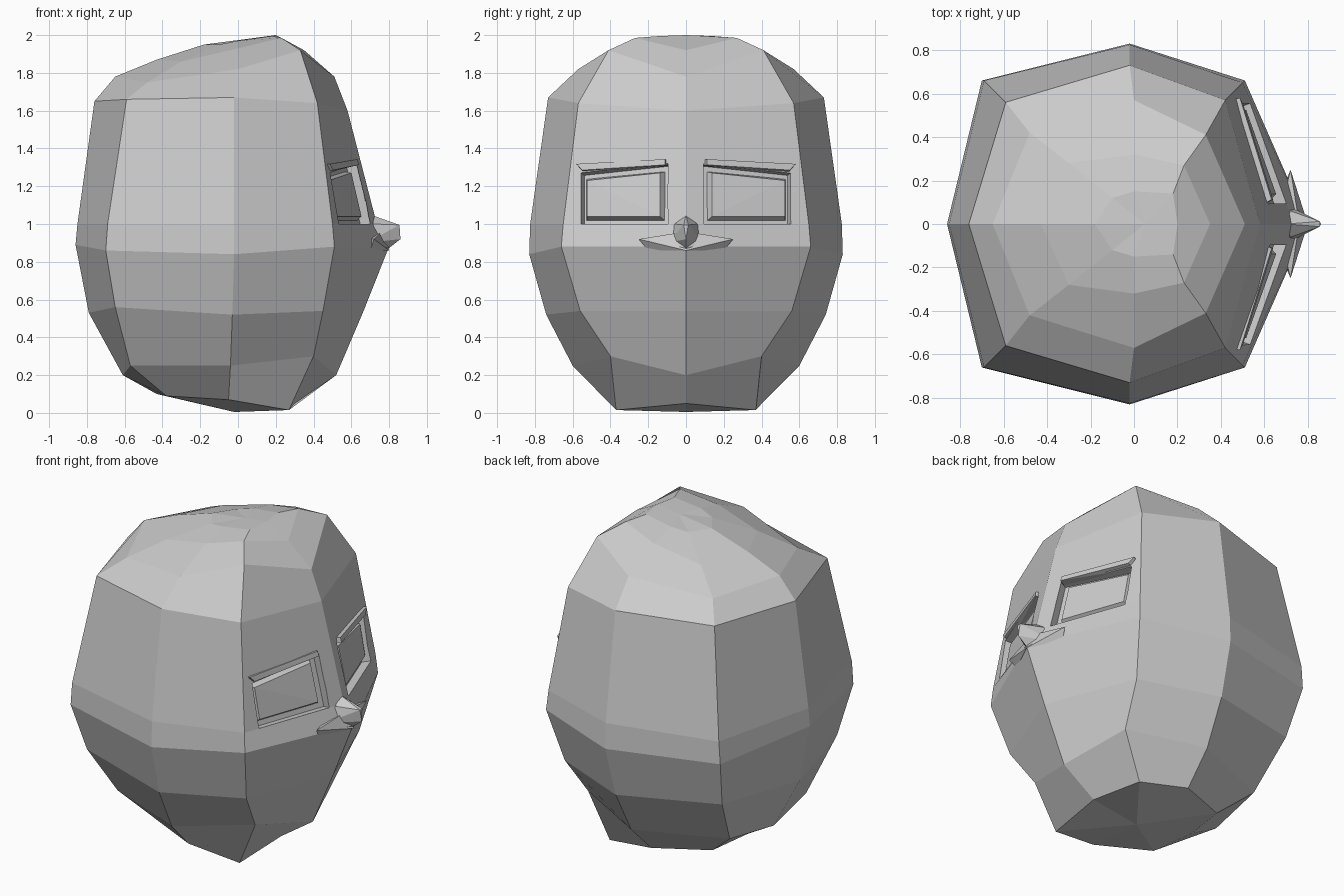
import bpy, bmesh
from mathutils import Vector

if "Cube" in bpy.data.objects:
    bpy.data.objects.remove(bpy.data.objects["Cube"])

def make_object(name, bm):
    bmesh.ops.recalc_face_normals(bm, faces=bm.faces)
    mesh = bpy.data.meshes.new(name)
    bm.to_mesh(mesh)
    bm.free()
    obj = bpy.data.objects.new(name, mesh)
    bpy.context.collection.objects.link(obj)
    return obj

def hull(name, points):
    bm = bmesh.new()
    for p in points:
        bm.verts.new(p)
    res = bmesh.ops.convex_hull(bm, input=bm.verts)
    loose = [g for g in res["geom_interior"] if isinstance(g, bmesh.types.BMVert)]
    bmesh.ops.delete(bm, geom=loose, context='VERTS')
    return make_object(name, bm)

# Head half-rings, bottom to top:
# (back x, z), back corner, side, front corner, (front x, z)
rings = [
    [(-.43, .10), (-.38, .28, .09), (-.05, .42, .07), (.27, .37, .015), (.30, .05)],
    [(-.61, .20), (-.57, .38, .25), (-.04, .60, .25), (.40, .40, .30), (.52, .20)],
    [(-.79, .53), (-.65, .57, .56), (-.03, .74, .52), (.45, .56, .54), (.665, .54)],
    [(-.86, .89), (-.70, .66, .86), (-.02, .83, .84), (.51, .66, .88), (.80, .88)],
    [(-.85, 1.0), (-.69, .66, 1.0), (-.02, .825, 1.0), (.50, .65, 1.0), (.735, 1.0)],
    [(-.76, 1.65), (-.59, .56, 1.66), (-.02, .73, 1.67), (.42, .57, 1.64), (.58, 1.6)],
    [(-.65, 1.78), (-.48, .42, 1.75), (0, .57, 1.82), (.33, .41, 1.92), (.51, 1.78)],
    [(-.43, 1.87), (-.30, .28, 1.86), (0, .32, 1.93), (.23, .27, 1.985), (.35, 1.92)],
    [(-.18, 1.95), (-.10, .12, 1.95), (0, .15, 1.97), (.18, .14, 1.995), (.20, 2.0)],
]

bm = bmesh.new()
loops = []
for r in rings:
    half = [Vector((p[0], 0, p[1])) if len(p) == 2 else Vector(p) for p in r]
    mirror = [Vector((p.x, -p.y, p.z)) for p in half[3:0:-1]]
    loops.append([bm.verts.new(p) for p in half + mirror])
for a, b in zip(loops, loops[1:]):
    for i in range(8):
        j = (i + 1) % 8
        bm.faces.new((a[i], a[j], b[j], b[i]))
for loop, centre in ((loops[0], (-.02, 0, .005)), (loops[-1], (.05, 0, 1.98))):
    c = bm.verts.new(centre)
    for i in range(8):
        bm.faces.new((loop[i], loop[(i + 1) % 8], c))
head = make_object("head", bm)

def face_point(y, z, side, depth):
    """Point on the slanted upper face, moved outward by depth."""
    t = (z - 1.0) / .62
    u = y / (.65 - .08 * t)
    x = (.735 - .155 * t) * (1 - u) + (.50 - .08 * t) * u
    return Vector((x + .92 * depth, side * (y + .33 * depth), z + .23 * depth))

def slab(name, corners, side, back, front, inset=0):
    """Slab lying on the face; the front is optionally inset for a bevel."""
    cy = sum(c[0] for c in corners) / 4
    cz = sum(c[1] for c in corners) / 4
    pts = [face_point(y, z, side, back) for y, z in corners]
    for y, z in corners:
        y += inset if y < cy else -inset
        z += inset if z < cz else -inset
        pts.append(face_point(y, z, side, front))
    return hull(name, pts)

for side, label in ((1, "left"), (-1, "right")):
    # Sunken eye socket
    socket = [(.095, 1.0), (.555, 1.0), (.555, 1.27), (.095, 1.32)]
    cutter = slab(label + "_socket_cutter", socket, side, -.055, .1)
    cutter.hide_render = True
    cutter.hide_viewport = True
    mod = head.modifiers.new(label + "_socket", 'BOOLEAN')
    mod.operation = 'DIFFERENCE'
    mod.solver = 'EXACT'
    mod.object = cutter
    # Bevelled eye pane
    pane = [(.125, 1.025), (.55, 1.025), (.55, 1.255), (.125, 1.295)]
    slab(label + "_eye_pane", pane, side, -.07, -.02, .02)
    # Thin brow ridge
    brow = [(.10, 1.315), (.55, 1.275), (.58, 1.32), (.10, 1.345)]
    slab(label + "_brow", brow, side, -.03, .018, .006)
    # Nostril flare
    hull(label + "_nostril", [(.76, 0, .96), (.80, 0, .86), (.68, side * .08, .93),
                              (.72, side * .25, .92), (.70, side * .2, .86),
                              (.74, side * .1, .87)])

# Beaked nose
hull("nose", [(.70, 0, 1.05), (.855, .012, .995), (.855, -.012, .995),
              (.86, 0, .92), (.79, 0, .865), (.68, .1, .90), (.68, -.1, .90),
              (.72, .06, 1.0), (.72, -.06, 1.0)])
